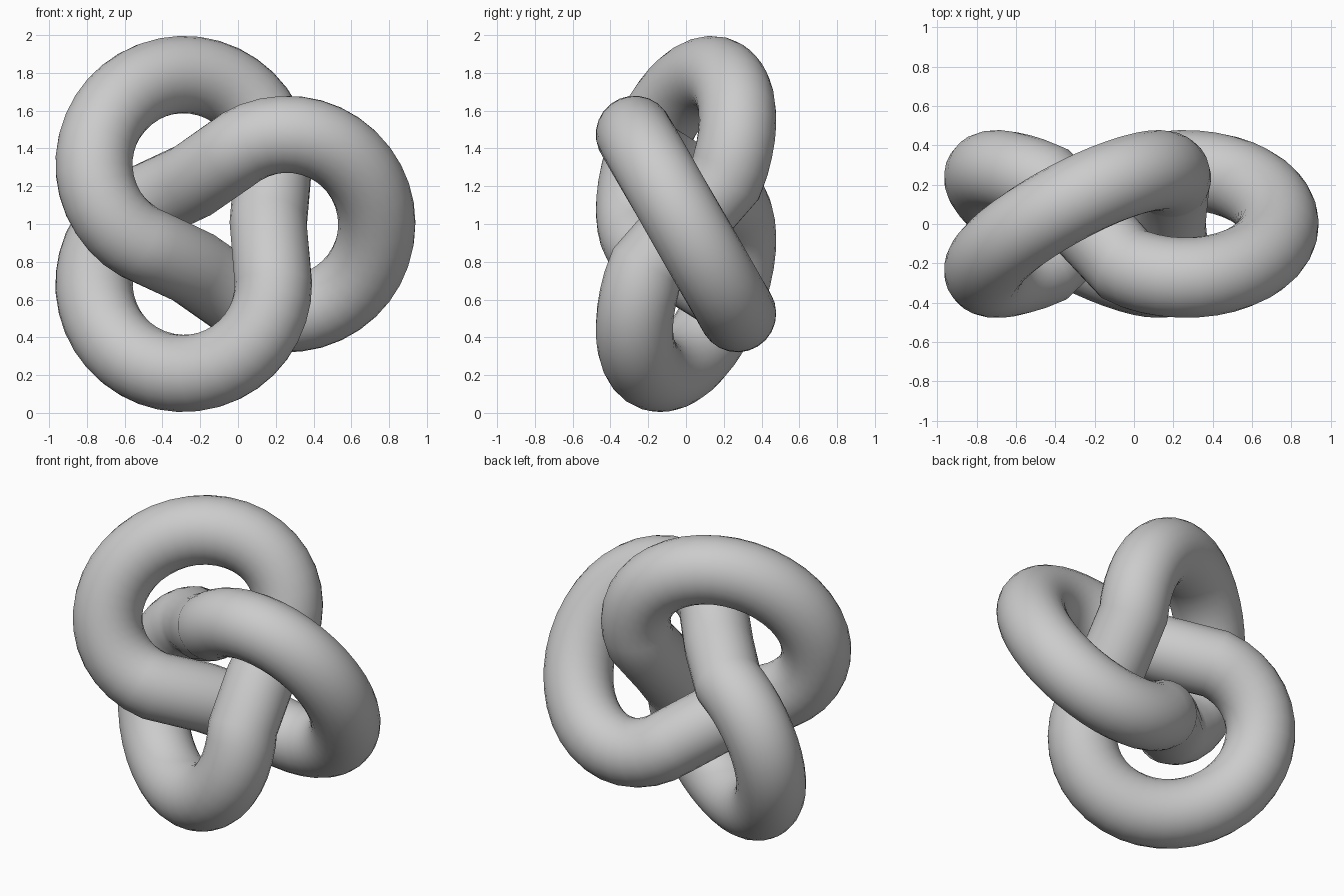
import bpy
from math import sin, cos, radians

if "Cube" in bpy.data.objects:
    bpy.data.objects.remove(bpy.data.objects["Cube"])

TUBE = 0.205          # tube radius
CX, CZ = -0.105, 1.0  # centre of the three-fold symmetry
OFFSET, RING = 0.365, 0.475  # lobe centre distance and lobe radius
SLOPE = 0.575         # tilt of each lobe in depth
END, STEPS = 130, 28  # arc half-angle and divisions
WAIST = 0.265         # inner bend distance from the centre


def third():
    """One tilted lobe followed by the inner bend leading to the next lobe."""
    pts = []
    for i in range(STEPS + 1):
        a = radians(END - 2 * END * i / STEPS)
        x, z = OFFSET + RING * cos(a), RING * sin(a)
        pts.append((x, -SLOPE * z, z))
    k = radians(240)
    pts.append((WAIST * cos(k), 0, WAIST * sin(k)))
    return pts


# Three lobes rotated about the depth axis make one closed knot path
path = []
for n in range(3):
    c, s = cos(radians(120 * n)), sin(radians(120 * n))
    path += [(CX + c * x - s * z, y, CZ + s * x + c * z) for x, y, z in third()]

# Round tube swept along the path
curve = bpy.data.curves.new("knot_tube", 'CURVE')
curve.dimensions = '3D'
curve.bevel_depth = TUBE
curve.bevel_resolution = 10
spline = curve.splines.new('POLY')
spline.points.add(len(path) - 1)
for p, co in zip(spline.points, path):
    p.co = (*co, 1)
spline.use_cyclic_u = True

knot = bpy.data.objects.new("knot_tube", curve)
bpy.context.collection.objects.link(knot)
bpy.context.view_layer.objects.active = knot
knot.select_set(True)
bpy.ops.object.convert(target='MESH')
bpy.ops.object.shade_smooth()
